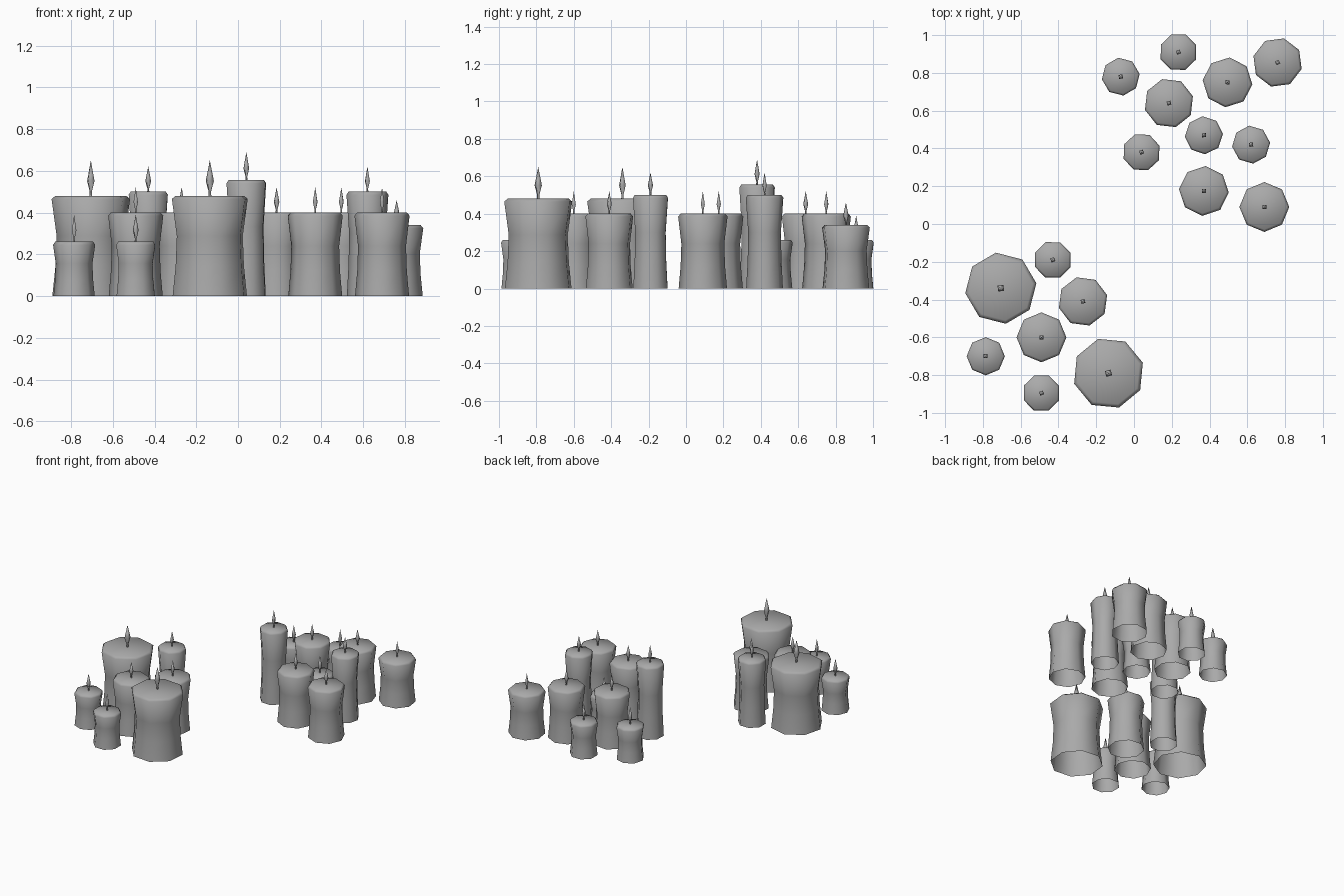
import bpy, bmesh, math

cube = bpy.data.objects.get("Cube")
if cube:
    bpy.data.objects.remove(cube, do_unlink=True)

grey = bpy.data.materials.new("plain grey")
grey.use_nodes = True
colour = (0.4, 0.4, 0.4, 1)
grey.diffuse_color = colour
grey.node_tree.nodes["Principled BSDF"].inputs["Base Color"].default_value = colour


def lathe(name, profile, sides, x, y, turn, cap_top=False):
    """Spin a (radius, height) profile round the vertical axis; radius 0 closes to a point."""
    bm = bmesh.new()
    rings = []
    for r, z in profile:
        count = sides if r else 1
        rings.append([bm.verts.new((r * math.cos(turn + i * math.tau / sides),
                                    r * math.sin(turn + i * math.tau / sides), z))
                      for i in range(count)])
    for low, high in zip(rings, rings[1:]):
        for i in range(sides):
            j = (i + 1) % sides
            if len(high) == 1:
                bm.faces.new((low[i], low[j], high[0]))
            else:
                bm.faces.new((low[i], low[j], high[j], high[i]))
    if cap_top:
        bm.faces.new(rings[-1])
    mesh = bpy.data.meshes.new(name)
    bm.to_mesh(mesh)
    bm.free()
    mesh.materials.append(grey)
    mesh.shade_smooth()
    obj = bpy.data.objects.new(name, mesh)
    obj.location = (x, y, 0)
    bpy.context.collection.objects.link(obj)


# Candle kinds: radius, body height, flame tip height, flame radius
KINDS = {
    "big": (0.19, 0.48, 0.65, 0.022),
    "medium": (0.132, 0.40, 0.52, 0.015),
    "low": (0.132, 0.34, 0.46, 0.015),
    "small": (0.101, 0.26, 0.39, 0.015),
    "tall": (0.101, 0.50, 0.62, 0.015),
    "tallest": (0.101, 0.555, 0.69, 0.015),
}

# Kind, x, y, turn in degrees
CANDLES = [
    ("big", -0.705, -0.34, 8), ("big", -0.135, -0.79, 17),
    ("tall", -0.43, -0.19, 22), ("medium", -0.27, -0.41, 15),
    ("medium", -0.49, -0.60, 0), ("small", -0.785, -0.70, 0),
    ("small", -0.49, -0.895, 22), ("small", -0.07, 0.78, 8),
    ("small", 0.235, 0.91, 22), ("low", 0.76, 0.855, 30),
    ("medium", 0.495, 0.75, -5), ("medium", 0.185, 0.64, 16),
    ("small", 0.37, 0.47, 4), ("medium", 0.37, 0.175, -4),
    ("tallest", 0.04, 0.38, 20), ("tall", 0.62, 0.42, 6),
    ("medium", 0.69, 0.09, 0),
]

for kind, x, y, degrees in CANDLES:
    r, h, tip, fr = KINDS[kind]
    turn = math.radians(degrees)
    # Waisted wax body, open underneath, with a softened rim
    body = [(r * 0.98, 0), (r * 0.9, h * 0.3), (r * 0.87, h * 0.6),
            (r, h - 0.015), (r * 0.9, h)]
    lathe(kind + "_candle_body", body, 8, x, y, turn, cap_top=True)
    # Slender four-sided flame
    rise = tip - h
    flame = [(fr * 0.4, h - 0.01), (fr * 0.3, h + rise * 0.12),
             (fr, h + rise * 0.42), (0, tip)]
    lathe(kind + "_candle_flame", flame, 4, x, y, turn + math.pi / 4)
